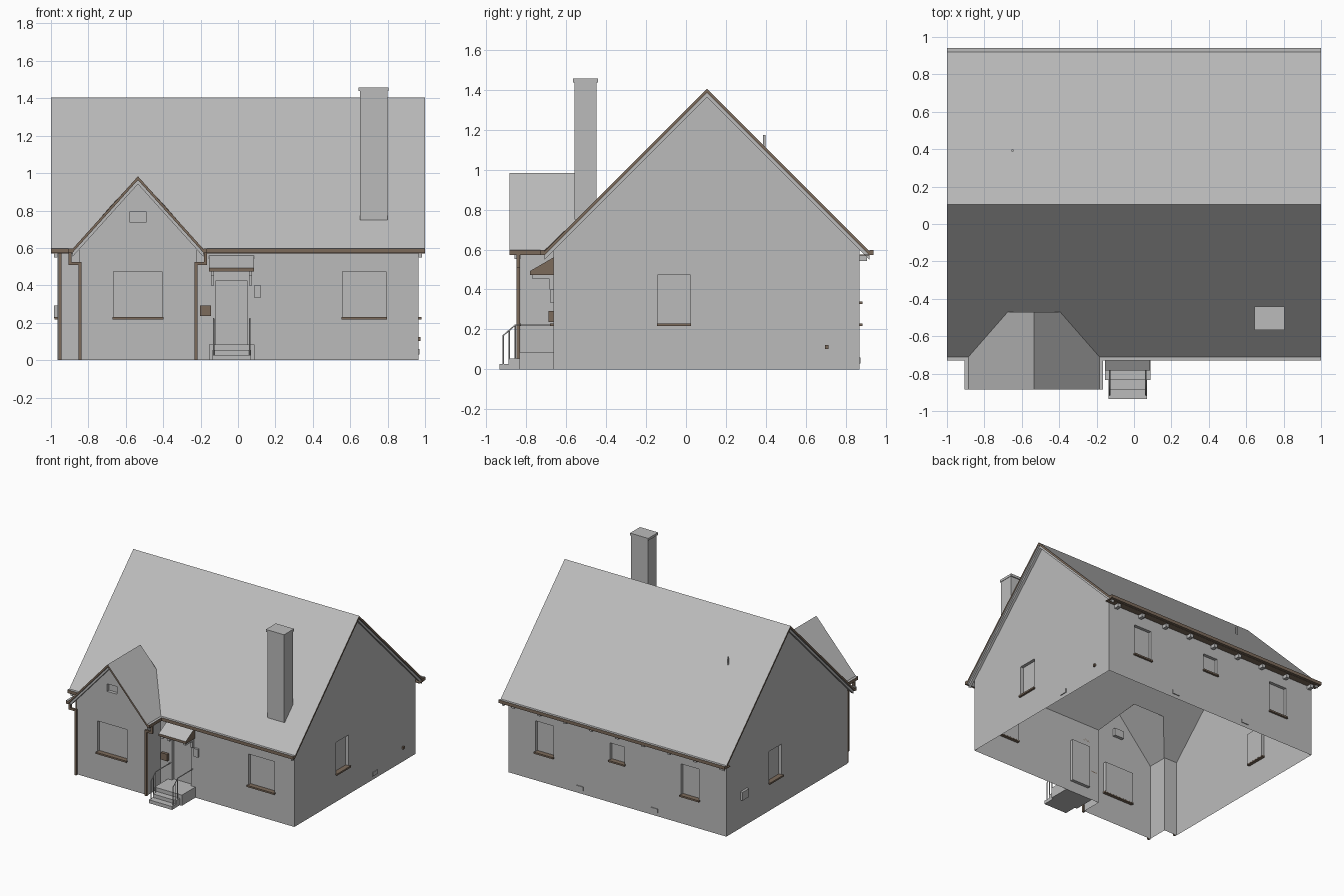
import bpy, bmesh
from math import radians
from mathutils import Matrix, Vector

cube = bpy.data.objects.get("Cube")
if cube:
    bpy.data.objects.remove(cube)


def material(name, rgb):
    m = bpy.data.materials.new(name)
    m.use_nodes = True
    m.diffuse_color = (*rgb, 1)
    m.node_tree.nodes["Principled BSDF"].inputs["Base Color"].default_value = (*rgb, 1)
    return m


GREY = material("plain grey", (0.5, 0.5, 0.5))
BROWN = material("brown trim", (0.2, 0.145, 0.105))
IDENT = Matrix.Identity(4)


def finish(name, bm, mats, M=IDENT):
    me = bpy.data.meshes.new(name)
    bm.to_mesh(me)
    bm.free()
    for m in mats:
        me.materials.append(m)
    ob = bpy.data.objects.new(name, me)
    ob.matrix_world = M
    bpy.context.collection.objects.link(ob)


def box(name, lo, hi, mat=GREY, M=IDENT, top=None):
    """Box between two corners, optionally with another colour on top."""
    bm = bmesh.new()
    lo, hi = Vector(lo), Vector(hi)
    bmesh.ops.create_cube(bm, size=1, matrix=Matrix.Translation((lo + hi) / 2)
                          @ Matrix.Diagonal((*(hi - lo), 1)))
    bm.normal_update()
    if top:
        for f in bm.faces:
            f.material_index = int(f.normal.z > 0.5)
    finish(name, bm, [mat, top or mat], M)


def prism(name, points, offset, mats, second_colour):
    """Polygon swept along an offset; a rule on the normal picks the second colour."""
    bm = bmesh.new()
    face = bm.faces.new([bm.verts.new(p) for p in points])
    new = bmesh.ops.extrude_face_region(bm, geom=[face], use_keep_orig=True)["geom"]
    bmesh.ops.translate(bm, vec=offset, verts=[v for v in new if isinstance(v, bmesh.types.BMVert)])
    bmesh.ops.recalc_face_normals(bm, faces=bm.faces)
    bm.normal_update()
    for f in bm.faces:
        f.material_index = int(second_colour(f.normal))
    finish(name, bm, mats)


def slab(name, plan, height, thick=0.02, drop=0.0, edge=BROWN):
    """Sloping roof sheet over a plan outline, with coloured vertical edges."""
    pts = [(x, y, height(x, y) - drop) for x, y in plan]
    prism(name, pts, (0, 0, -thick), [GREY, edge], lambda n: abs(n.z) < 0.3)


def tube(name, points, radius):
    cu = bpy.data.curves.new(name, "CURVE")
    cu.dimensions = "3D"
    cu.bevel_depth, cu.bevel_resolution, cu.use_fill_caps = radius, 1, True
    sp = cu.splines.new("POLY")
    sp.points.add(len(points) - 1)
    for p, co in zip(sp.points, points):
        p.co = (*co, 1)
    cu.materials.append(GREY)
    bpy.context.collection.objects.link(bpy.data.objects.new(name, cu))


def downpipe(name, y, path, r=0.008):
    """Square pipe along axis-aligned (x, z) points."""
    for (x0, z0), (x1, z1) in zip(path, path[1:]):
        box(name, (min(x0, x1) - r, y - r, max(min(z0, z1) - r, 0)),
            (max(x0, x1) + r, y + r, max(z0, z1) + r), BROWN)


def wall(name, outline, M, openings=()):
    """Flat wall with recessed openings (x0, x1, z0, z1, has_sill)."""
    bm = bmesh.new()
    bm.faces.new([bm.verts.new((u, 0, z)) for u, z in outline])
    for a, b, c, d, _ in openings:
        for co, no in (((a, 0, 0), (1, 0, 0)), ((b, 0, 0), (1, 0, 0)),
                       ((0, 0, c), (0, 0, 1)), ((0, 0, d), (0, 0, 1))):
            bmesh.ops.bisect_plane(bm, geom=bm.verts[:] + bm.edges[:] + bm.faces[:],
                                   plane_co=co, plane_no=no)
    for a, b, c, d, sill in openings:
        inside = []
        for f in bm.faces:
            p = f.calc_center_median()
            if a < p.x < b and c < p.z < d and abs(p.y) < 1e-4:
                inside.append(f)
        new = bmesh.ops.extrude_face_region(bm, geom=inside)["geom"]
        bmesh.ops.translate(bm, vec=(0, 0.025, 0),
                            verts=[v for v in new if isinstance(v, bmesh.types.BMVert)])
        bmesh.ops.delete(bm, geom=[f for f in inside if f.is_valid], context="FACES")
        if sill:
            box(name + "_sill", (a - 0.006, -0.016, c - 0.008), (b + 0.006, 0.024, c + 0.005), BROWN, M)
    finish(name, bm, [GREY], M)


def side(angle, x, y):
    return Matrix.Translation((x, y, 0)) @ Matrix.Rotation(radians(angle), 4, "Z")


def rect(a, b, h):
    return [(a, 0), (b, 0), (b, h), (a, h)]


# Main dimensions
WX, WF, WB = 0.965, -0.665, 0.868
RIDGE_Y, RIDGE_Z = 0.105, 1.405
EF, EB = -0.71, 0.92
BX, BF = -0.535, -0.828
BAY_HALF, BAY_EAVE, BAY_TOP = 0.315, 0.35, 0.983
TIP_Y, TIP_HALF = -0.47, 0.14
FRONT, RIGHT = side(0, 0, WF), side(90, WX, 0)
BACK, LEFT = side(180, 0, WB), side(270, -WX, 0)


def main_z(x, y):
    return RIDGE_Z - abs(y - RIDGE_Y)


def bay_z(x, y):
    return BAY_TOP - abs(x - BX) * 1.11


# Main walls
LO, HI = 0.225, 0.475
gable = [(WF, 0), (WB, 0), (WB, 0.62), (RIDGE_Y, 1.383), (WF, 0.613)]
wall("front_wall", rect(BX + BAY_HALF, WX, 0.613), FRONT,
     [(0.56, 0.79, LO, HI, True), (-0.118, 0.048, 0.085, 0.425, False)])
wall("front_wall_end", rect(-WX, BX - BAY_HALF, 0.613), FRONT)
wall("back_wall", rect(-WX, WX, 0.62), BACK,
     [(-0.725, -0.565, LO, HI, True), (-0.065, 0.065, 0.335, HI, True), (0.565, 0.725, LO, HI, True)])
wall("gable_wall_left", gable, RIGHT, [(-0.14, 0.02, LO, HI, True)])
wall("gable_wall_right", [(-u, z) for u, z in reversed(gable)], LEFT, [(-0.33, -0.17, LO, HI, True)])

# Front bay walls
a, b = BX - BAY_HALF, BX + BAY_HALF
wall("bay_front", [(a, 0), (b, 0), (b, 0.612), (BX, 0.962), (a, 0.612)], side(0, 0, BF),
     [(-0.665, -0.405, LO, HI, True), (-0.578, -0.493, 0.735, 0.795, False)])
wall("bay_side_left", rect(BF, WF, 0.612), side(90, b, 0))
wall("bay_side_right", rect(-WF, -BF, 0.612), side(270, a, 0))

# Main roof, with a notch where the bay roof joins
slab("front_roof", [(-1, EF), (BX - BAY_EAVE, EF), (BX - TIP_HALF, TIP_Y), (BX + TIP_HALF, TIP_Y),
                    (BX + BAY_EAVE, EF), (1, EF), (1, RIDGE_Y), (-1, RIDGE_Y)], main_z)
slab("back_roof", [(-1, RIDGE_Y), (1, RIDGE_Y), (1, EB), (-1, EB)], main_z)
for s in (-1, 1):
    for end in (EF, EB):
        slab("gable_board", [(s * WX, RIDGE_Y), (s * 0.985, RIDGE_Y), (s * 0.985, end), (s * WX, end)],
             main_z, 0.022, 0.02, GREY)

# Bay roof
for s in (-1, 1):
    e = BX + s * BAY_EAVE
    slab("bay_roof", [(e, -0.885), (BX, -0.885), (BX, TIP_Y), (BX + s * TIP_HALF, TIP_Y), (e, EF)], bay_z)
    slab("bay_gable_board", [(e, -0.86), (BX, -0.86), (BX, BF), (e, BF)], bay_z, 0.022, 0.02, GREY)
    g = BX + s * (BAY_EAVE + 0.02)
    box("bay_gutter", (min(e, g), -0.885, 0.572), (max(e, g), EF, 0.597), BROWN, top=GREY)
prism("bay_roof_end", [(BX - TIP_HALF, TIP_Y, 0.83), (BX + TIP_HALF, TIP_Y, 0.83), (BX, TIP_Y, 0.98)],
      (0, -0.004, 0), [GREY], lambda n: False)

# Gutters, rafter ends and downpipes
box("front_gutter", (BX + BAY_EAVE + 0.02, -0.73, 0.572), (1, EF, 0.598), BROWN, top=GREY)
box("front_gutter_end", (-1, -0.73, 0.572), (BX - BAY_EAVE - 0.02, EF, 0.598), BROWN, top=GREY)
box("back_gutter", (-1, EB, 0.572), (1, 0.94, 0.598), BROWN, top=GREY)
box("back_soffit", (-1, WB, 0.57), (1, EB, 0.576), BROWN)
for i in range(9):
    x = -0.94 + 0.23 * i
    box("rafter_end", (x - 0.014, WB, 0.543), (x + 0.014, 0.908, 0.57))
for s in (-1, 1):
    inner, outer = BX + s * 0.311, BX + s * 0.362
    downpipe("bay_downpipe", BF - 0.012, [(outer, 0.57), (outer, 0.518), (inner, 0.518), (inner, 0)])
downpipe("corner_downpipe", WF - 0.01, [(-0.953, 0.57), (-0.953, 0)])

# Chimney and vent pipe
box("chimney", (0.652, -0.558, 0.75), (0.8, -0.448, 1.438))
box("chimney_cap", (0.643, -0.566, 1.438), (0.804, -0.44, 1.457))
tube("vent_pipe", [(-0.65, 0.393, 1.1), (-0.65, 0.393, 1.175)], 0.007)

# Entrance steps and railings
box("porch_platform", (-0.155, -0.835, 0), (0.088, WF, 0.085))
box("upper_step", (-0.135, -0.885, 0), (0.07, -0.835, 0.055))
box("lower_step", (-0.135, -0.935, 0), (0.07, -0.885, 0.027))
for x in (-0.13, 0.064):
    tube("handrail", [(x, -0.915, 0.02), (x, -0.915, 0.17), (x, -0.855, 0.222), (x, WF, 0.222)], 0.004)
    for y, z0, z1 in ((-0.885, 0.02, 0.195), (-0.855, 0.05, 0.222)):
        tube("rail_post", [(x, y, z0), (x, y, z1)], 0.0035)

# Door canopy with brackets
prism("door_canopy", [(-0.155, WF, 0.56), (-0.155, -0.782, 0.492), (-0.155, -0.782, 0.473), (-0.155, WF, 0.473)],
      (0.24, 0, 0), [BROWN, GREY], lambda n: n.z > 0.5)
for x in (-0.145, 0.058):
    box("canopy_bracket_arm", (x, -0.77, 0.453), (x + 0.018, WF, 0.473))
    box("canopy_bracket_post", (x, -0.683, 0.4), (x + 0.018, WF, 0.453))

# Small wall fittings
box("letter_box", (-0.203, -0.688, 0.237), (-0.145, WF, 0.292), BROWN)
box("wall_lamp", (0.085, -0.682, 0.335), (0.122, WF, 0.4))
box("meter_box", (-0.69, -0.02, 0.225), (-0.61, 0, 0.292), GREY, LEFT)
box("outside_tap", (0.697, -0.012, 0.103), (0.715, 0, 0.123), BROWN, RIGHT)
for M, u in ((BACK, -0.33), (BACK, 0.33), (RIGHT, 0.35)):
    box("cellar_vent", (u - 0.03, -0.006, 0.03), (u + 0.03, 0, 0.06), GREY, M)
